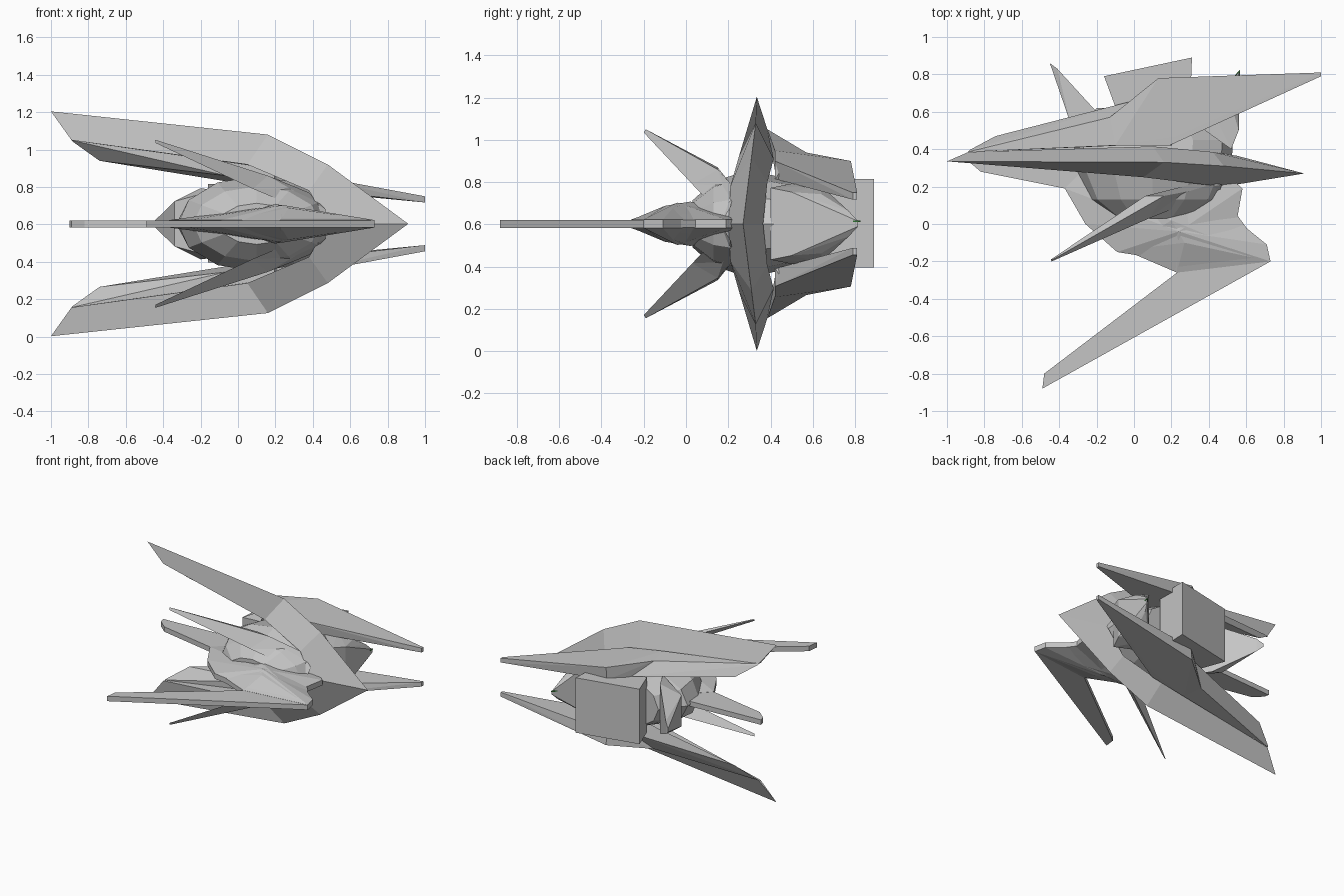
import bpy, bmesh, math

if "Cube" in bpy.data.objects:
    bpy.data.objects.remove(bpy.data.objects["Cube"], do_unlink=True)

MID = 0.603  # height of the horizontal symmetry plane


def material(name, col):
    m = bpy.data.materials.new(name)
    m.use_nodes = True
    m.diffuse_color = col
    m.node_tree.nodes["Principled BSDF"].inputs["Base Color"].default_value = col
    return m


GREY = material("hull grey", (0.56, 0.56, 0.56, 1))
GREEN = material("dark green", (0.03, 0.16, 0.03, 1))


def finish(name, bm, mirror=True, mat=GREY):
    bmesh.ops.recalc_face_normals(bm, faces=bm.faces[:])
    me = bpy.data.meshes.new(name)
    bm.to_mesh(me)
    bm.free()
    me.materials.append(mat)
    ob = bpy.data.objects.new(name, me)
    ob.location.z = MID
    bpy.context.collection.objects.link(ob)
    if mirror:
        mod = ob.modifiers.new("mirror", 'MIRROR')
        mod.use_axis = (False, False, True)
        mod.use_mirror_merge = False


def vert(bm, p):
    return bm.verts.new((p[0], p[1], p[2] - MID))


def loft(name, sections, cap_end=True, mirror=True):
    """Skin a row of equal-length cross-sections."""
    bm = bmesh.new()
    rows = [[vert(bm, p) for p in s] for s in sections]
    n = len(rows[0])
    for a, b in zip(rows, rows[1:]):
        for i in range(n):
            j = (i + 1) % n
            bm.faces.new((a[i], a[j], b[j], b[i]))
    bm.faces.new(rows[0])
    if cap_end:
        bm.faces.new(rows[-1])
    finish(name, bm, mirror)


def hull(name, pts, mirror=True, mat=GREY):
    """Convex faceted solid around a few points."""
    bm = bmesh.new()
    for p in pts:
        vert(bm, p)
    r = bmesh.ops.convex_hull(bm, input=bm.verts[:])
    junk = {g for g in r["geom_interior"] + r["geom_unused"] if isinstance(g, bmesh.types.BMVert)}
    bmesh.ops.delete(bm, geom=list(junk), context='VERTS')
    finish(name, bm, mirror, mat)


def both(pts):
    """Points (x, y, half height) taken above and below the symmetry plane."""
    return [(x, y, MID + s * h) for x, y, h in pts for s in (1, -1)]


def slab(name, outline, half, peak=None):
    """Flat plate about the symmetry plane, optionally rising to a peak."""
    bm = bmesh.new()
    layers = []
    for s in (1, -1):
        ring = [vert(bm, (x, y, MID + s * half)) for x, y in outline]
        layers.append(ring)
        if peak:
            c = vert(bm, (peak[0], peak[1], MID + s * peak[2]))
            for i in range(len(ring)):
                bm.faces.new((ring[i], ring[(i + 1) % len(ring)], c))
        else:
            bm.faces.new(ring)
    a, b = layers
    for i in range(len(a)):
        j = (i + 1) % len(a)
        bm.faces.new((a[i], a[j], b[j], b[i]))
    finish(name, bm, mirror=False)


# Tall crescent wing: outer ridge, inner front edge, inner back edge
loft("crescent_wing", [
    [(-1, .335, 1.204), (-.89, .37, 1.05), (-.885, .385, 1.05)],
    [(.16, .33, 1.08), (.05, .25, .92), (.10, .415, .91)],
    [(.48, .31, .92), (.38, .21, .78), (.42, .385, .80)],
    [(.91, .27, MID), (.48, .20, MID), (.55, .365, MID)]], cap_end=False)

# Slim forward spikes
loft("forward_spike", [
    [(-.445, -.19, 1.05), (-.435, -.19, 1.05), (-.44, -.20, 1.035)],
    [(.06, .15, .87), (.16, .15, .86), (.08, .03, .79)],
    [(.38, .23, .77), (.47, .21, .68), (.46, .18, .63)]])

# Rear swept blade running outward behind the crescent
hull("rear_blade", [(-.89, .385, 1.05), (-.88, .395, 1.04), (-.74, .47, .94),
                    (-.10, .42, .95), (-.13, .57, .94), (0, .66, .82), (-.06, .42, .86)])

# Shoulder block and its long side prong
hull("rear_shoulder", [(-.10, .42, .95), (.19, .42, .90), (-.13, .57, .94),
                       (.13, .78, .90), (.23, .47, .892), (0, .66, .82),
                       (-.06, .42, .86), (.2, .42, .81), (.13, .77, .80)])
hull("side_prong", [(.13, .78, .90), (.19, .42, .90), (.23, .47, .892),
                    (.20, .44, .81), (.13, .77, .80),
                    (1, .81, .75), (1, .79, .75), (1, .81, .717), (1, .79, .717)])

# Horizontal front body with a raised ridge, prong and tail
slab("front_body", [(.23, -.26), (.73, -.20), (.71, -.11), (.55, .02), (.58, .19),
                    (.40, .35), (-.20, .36), (-.37, .19), (-.26, 0), (-.09, -.15),
                    (.16, -.19)], .02, (.24, -.04, .10))
hull("front_ridge", both([(.23, -.26, .018), (.73, -.20, .018), (.27, -.10, .085),
                          (.20, .02, .105), (.24, .18, .07), (.50, .12, .018),
                          (-.05, -.14, .018), (0, .10, .05)]), mirror=False)
slab("front_prong", [(-.49, -.88), (-.48, -.80), (.23, -.26), (.73, -.20)], .019)
slab("tail_blade", [(-.90, .38), (-.89, .34), (-.82, .28), (-.37, .19),
                    (-.10, .25), (-.20, .42)], .019)

# Faceted core: rings along y as (y, half width, half height)
loft("core", [[(.1 + w * math.cos(k * math.tau / 12), y, MID + h * math.sin(k * math.tau / 12))
               for k in range(12)]
              for y, w, h in ((.03, .20, .11), (.13, .34, .20), (.30, .42, .255),
                              (.45, .43, .22), (.62, .30, .19))], mirror=False)

# Rear box with a slanted back face
hull("rear_box", [(x, y, z) for z in (.395, .815)
                  for x, y in ((-.16, .79), (.31, .89), (.30, .64), (-.09, .60))], mirror=False)

# Tapered fins either side of the box
hull("right_fin", both([(-.45, .86, .012), (-.41, .83, .05), (-.20, .60, .19),
                        (-.34, .54, .12), (-.12, .45, .18)]), mirror=False)
hull("left_fin", both([(.565, .815, .012), (.545, .77, .06), (.52, .64, .14),
                       (.40, .64, .18), (.56, .50, .15), (.52, .40, .17),
                       (.38, .50, .19)]), mirror=False)
# Thin coloured plate on the fin tip
hull("left_fin_mark", [(x, y, z) for z in (MID + .008, MID + .016)
                       for x, y in ((.535, .79), (.566, .79), (.566, .825))],
     mirror=False, mat=GREEN)
